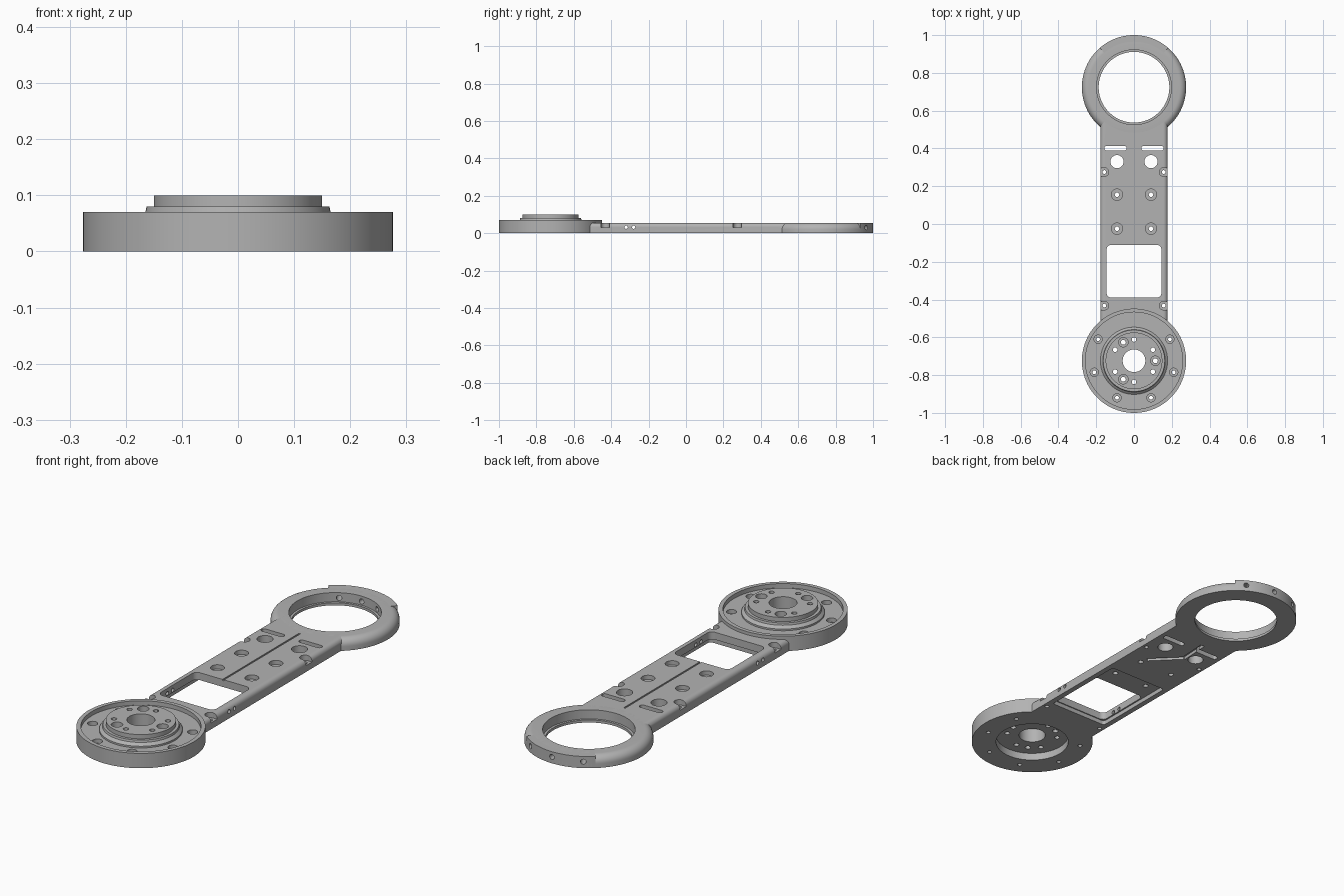
import bpy, bmesh
from math import sin, cos, pi, radians
from mathutils import Matrix

cube = bpy.data.objects.get("Cube")
if cube:
    bpy.data.objects.remove(cube, do_unlink=True)

GREY = (0.45, 0.45, 0.45, 1)
metal = bpy.data.materials.new("grey metal")
metal.use_nodes = True
metal.diffuse_color = GREY
metal.node_tree.nodes["Principled BSDF"].inputs["Base Color"].default_value = GREY

END = 0.724          # distance of both round ends from the middle
R = 0.276            # outer radius of both round ends
TOP = 0.055          # top of the arm


def finish(bm, name):
    bmesh.ops.remove_doubles(bm, verts=bm.verts, dist=1e-5)
    bmesh.ops.recalc_face_normals(bm, faces=bm.faces)
    mesh = bpy.data.meshes.new(name)
    bm.to_mesh(mesh)
    bm.free()
    mesh.materials.append(metal)
    ob = bpy.data.objects.new(name, mesh)
    bpy.context.collection.objects.link(ob)
    return ob


def lathe(name, profile, x=0, y=0, start=0, sweep=360, steps=96):
    """Turn a closed (radius, height) outline about a vertical axis."""
    bm = bmesh.new()
    full = sweep == 360
    rings = []
    for i in range(steps if full else steps + 1):
        a = radians(start + sweep * i / steps)
        rings.append([bm.verts.new((x + r * cos(a), y + r * sin(a), z)) for r, z in profile])
    n = len(profile)
    for i in range(steps):
        p, q = rings[i], rings[(i + 1) % len(rings)]
        for j in range(n):
            k = (j + 1) % n
            bm.faces.new((p[j], q[j], q[k], p[k]))
    if not full:
        bm.faces.new(rings[0])
        bm.faces.new(rings[-1])
    return finish(bm, name)


def prism(name, outline, depth, place):
    """Extrude an outline; place turns (u, v, w) into a point."""
    bm = bmesh.new()
    low = [bm.verts.new(place(u, v, depth[0])) for u, v in outline]
    high = [bm.verts.new(place(u, v, depth[1])) for u, v in outline]
    bm.faces.new(low)
    bm.faces.new(high)
    for i in range(len(low)):
        k = (i + 1) % len(low)
        bm.faces.new((low[i], low[k], high[k], high[i]))
    return finish(bm, name)


def slab(x0, x1, y0, y1, z0, z1, r):
    """Rounded rectangular cutter."""
    pts = []
    for i, (cx, cy) in enumerate([(x1 - r, y1 - r), (x0 + r, y1 - r), (x0 + r, y0 + r), (x1 - r, y0 + r)]):
        for k in range(7):
            a = pi / 2 * (i + k / 6)
            pts.append((cx + r * cos(a), cy + r * sin(a)))
    return prism("cutter", pts, (z0, z1), lambda u, v, w: (u, v, w))


def rod(x, y, r, z0=-0.1, z1=0.2, steps=28):
    """Round cutter."""
    pts = [(x + r * cos(2 * pi * i / steps), y + r * sin(2 * pi * i / steps)) for i in range(steps)]
    return prism("cutter", pts, (z0, z1), lambda u, v, w: (u, v, w))


def screw(x, y, r_head, r_hole, seat):
    """Stepped cutter for a counterbored hole."""
    prof = [(0, -0.1), (r_hole, -0.1), (r_hole, seat), (r_head, seat), (r_head, 0.2), (0, 0.2)]
    return lathe("cutter", prof, x, y, steps=28)


def cut(ob, cutters):
    for c in cutters:
        mod = ob.modifiers.new("cut", 'BOOLEAN')
        mod.operation = 'DIFFERENCE'
        mod.solver = 'EXACT'
        mod.object = c
        graph = bpy.context.evaluated_depsgraph_get()
        mesh = bpy.data.meshes.new_from_object(ob.evaluated_get(graph))
        ob.modifiers.clear()
        ob.data = mesh
        bpy.data.objects.remove(c, do_unlink=True)


def fillet(edge, r, base=0.0):
    """Outer outline from the bottom edge up and round to the top."""
    arc = [(edge - r + r * cos(a), TOP - r + r * sin(a)) for a in (pi / 2 * k / 8 for k in range(9))]
    return [(edge, base)] + arc


# Disc with raised rim, sunken floor, stepped hub and hollow underside
disc = lathe("hub_disc", [
    (0.06, 0.035), (0.165, 0.035), (0.165, 0), (R, 0), (R, 0.07), (0.257, 0.07),
    (0.257, 0.05), (0.178, 0.05), (0.178, 0.058), (0.165, 0.07), (0.163, 0.08),
    (0.15, 0.08), (0.15, 0.1), (0.06, 0.1)], y=-END)
holes = []
for s in (-1, 1):
    for x, y in ((0.19, 0.114), (0.21, -0.061), (0.09, -0.196)):
        holes.append(screw(s * x, y - END, 0.022, 0.01, 0.03))
    for y in (0.058, -0.058):
        holes.append(rod(s * 0.1, y - END, 0.012))
    holes.append(rod(0, s * 0.112 - END, 0.012))
for k in range(3):
    a = 2 * pi * k / 3
    holes.append(screw(0.113 * cos(a), 0.113 * sin(a) - END, 0.025, 0.013, 0.065))
cut(disc, holes)

# Open ring with rounded shoulder and a thin inner lip
ring = lathe("end_ring", [(0.187, 0)] + fillet(R, 0.035) + [
    (0.198, TOP), (0.198, 0.012), (0.187, 0.012)], y=END)
# Square-edged band at the back of the ring
band = lathe("ring_back_band", [(0.198, 0), (R, 0), (R, TOP), (0.198, TOP)],
             y=END, start=49, sweep=82, steps=40)


def radial_holes():
    out = []
    for deg in (60, 90, 120):
        c = rod(0, 0, 0.012, 0.15, 0.35)
        turn = Matrix.Rotation(radians(deg), 4, 'Z') @ Matrix.Rotation(pi / 2, 4, 'Y')
        c.data.transform(Matrix.Translation((0, END, 0.03)) @ turn)
        out.append(c)
    return out


cut(ring, radial_holes())
cut(band, radial_holes())

# Arm: rounded section swept between the two round ends
side = fillet(0.178, 0.022)
section = side + [(-x, z) for x, z in reversed(side)]
arm = prism("arm", section, (-0.61, 0.61), lambda u, v, w: (u, w, v))
cuts = [rod(0, -END, 0.264, steps=96), rod(0, END, 0.222, steps=96),
        slab(-0.152, 0.152, -0.395, 0.03, -0.1, 0.02, 0.012),      # underside pocket
        slab(-0.145, 0.145, -0.39, -0.11, -0.1, 0.2, 0.025),       # window
        slab(-0.004, 0.004, -0.13, 0.46, 0.05, 0.1, 0.002)]        # centre groove
for s in (-1, 1):
    x0, x1 = sorted((s * 0.04, s * 0.157))
    cuts.append(slab(x0, x1, 0.388, 0.414, -0.1, 0.2, 0.012))
    cuts.append(rod(s * 0.09, 0.33, 0.035))
    for y in (0.155, -0.025):
        cuts.append(screw(s * 0.09, y, 0.03, 0.012, 0.035))
    for y in (0.275, -0.432):
        cuts.append(screw(s * 0.157, y, 0.023, 0.01, 0.03))
        x0, x1 = sorted((s * 0.157, s * 0.2))
        cuts.append(slab(x0, x1, y - 0.0225, y + 0.0225, 0.0301, 0.1, 0.002))
# Bent cable channel underneath
for (xa, ya), (xb, yb) in (((0.08, 0.19), (-0.04, 0.31)), ((-0.04, 0.3), (-0.03, 0.47))):
    dx, dy = xb - xa, yb - ya
    k = 0.01 / (dx * dx + dy * dy) ** 0.5
    nx, ny = -dy * k, dx * k
    pts = [(xa + nx, ya + ny), (xb + nx, yb + ny), (xb - nx, yb - ny), (xa - nx, ya - ny)]
    cuts.append(prism("cutter", pts, (-0.1, 0.015), lambda u, v, w: (u, v, w)))
# Small holes through both side walls
for y in (-0.28, -0.32):
    c = rod(0, 0, 0.009, -0.3, 0.3, 16)
    c.data.transform(Matrix.Translation((0, y, 0.032)) @ Matrix.Rotation(pi / 2, 4, 'Y'))
    cuts.append(c)
cut(arm, cuts)

# Smooth curved walls, crisp edges
bpy.ops.object.select_all(action='DESELECT')
for ob in (disc, ring, band, arm):
    ob.select_set(True)
bpy.context.view_layer.objects.active = arm
bpy.ops.object.shade_smooth_by_angle(angle=radians(30))
